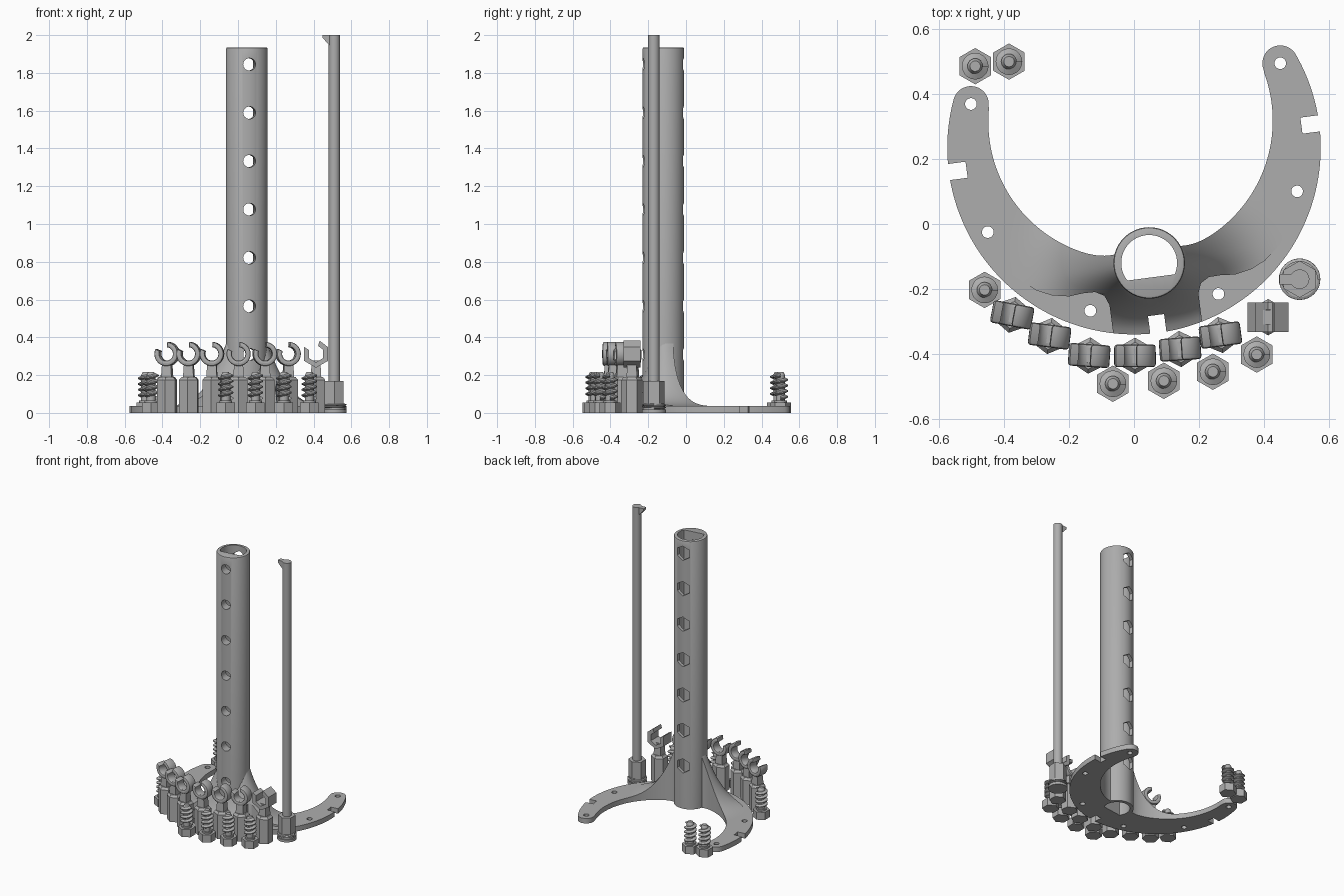
import bpy, bmesh, math
from mathutils import Matrix, Vector

if "Cube" in bpy.data.objects:
    bpy.data.objects.remove(bpy.data.objects["Cube"])

T, R = Matrix.Translation, Matrix.Rotation
grey = bpy.data.materials.new("plain grey")
grey.diffuse_color = (0.42, 0.42, 0.42, 1)
grey.use_nodes = True
grey.node_tree.nodes["Principled BSDF"].inputs["Base Color"].default_value = grey.diffuse_color


def cyl(bm, r, z0, z1, m=Matrix(), n=32, r2=None):
    """Upright cylinder, cone or prism between two heights."""
    bmesh.ops.create_cone(bm, cap_ends=True, segments=n, radius1=r, radius2=r if r2 is None else r2,
                          depth=z1 - z0, matrix=m @ T((0, 0, (z0 + z1) / 2)))


def box(bm, size, m):
    bmesh.ops.create_cube(bm, size=1, matrix=m @ Matrix.Diagonal((*size, 1)))


def prism(bm, pts, z0, z1, m=Matrix()):
    """Extrude a flat outline between two heights."""
    n = len(pts)
    lo = [bm.verts.new(m @ Vector((x, y, z0))) for x, y in pts]
    hi = [bm.verts.new(m @ Vector((x, y, z1))) for x, y in pts]
    faces = [bm.faces.new(lo[::-1]), bm.faces.new(hi)]
    for i in range(n):
        j = (i + 1) % n
        faces.append(bm.faces.new((lo[i], lo[j], hi[j], hi[i])))
    bmesh.ops.recalc_face_normals(bm, faces=faces)


def make(name, bm, m=Matrix()):
    bmesh.ops.recalc_face_normals(bm, faces=bm.faces)
    me = bpy.data.meshes.new(name)
    bm.to_mesh(me)
    bm.free()
    me.materials.append(grey)
    ob = bpy.data.objects.new(name, me)
    ob.matrix_world = m
    bpy.context.collection.objects.link(ob)
    return ob


def apply_mods(ob):
    bpy.context.view_layer.update()
    dg = bpy.context.evaluated_depsgraph_get()
    me = bpy.data.meshes.new_from_object(ob.evaluated_get(dg))
    ob.modifiers.clear()
    ob.data = me


def cut(ob, bm, m=Matrix()):
    cutter = make("cutter", bm, m)
    cutter.hide_render = True
    mod = ob.modifiers.new("cut", 'BOOLEAN')
    mod.operation, mod.solver, mod.object = 'DIFFERENCE', 'EXACT', cutter
    apply_mods(ob)
    bpy.data.objects.remove(cutter)


def polar(r, deg):
    return Vector((r * math.cos(math.radians(deg)), r * math.sin(math.radians(deg)), 0))


FRAME = T((0, 0.235, 0)) @ R(math.radians(7.5), 4, 'Z')
TUBE = Vector((0, -0.358, 0))
THICK, CAP = 0.036, 0.055


# Crescent base whose top flares up towards the tube
def height(p):
    d = p - TUBE
    r = max(d.length, 0.1)
    if d.y < 0:
        r *= 1 + 0.7 * (d.y / max(d.length, 1e-6)) ** 2
    return THICK + 0.36 * max(0, 1 - (r - 0.1) / 0.36) ** 3


def inner(deg):
    return 0.43 + 0.085 * math.sin(math.radians(deg)) - 0.05 * math.exp(-((deg + 90) / 16) ** 2)


cols = []
for end, sign in ((-202.5, -1), (22.5, 1)):
    mid, rad = polar(0.52, end), polar(1, end)
    tan = Vector((-rad.y, rad.x, 0)) * sign
    caps = []
    for k in range(1, 11):
        a = math.radians(k * 8.8)
        c = mid + tan * CAP * math.sin(a)
        caps.append((c - rad * CAP * math.cos(a), c + rad * CAP * math.cos(a)))
    if sign < 0:
        cols += caps[::-1]
        for i in range(121):
            deg = -202.5 + 225 * i / 120
            cols.append((polar(inner(deg), deg), polar(0.575, deg)))
    else:
        cols += caps

bm = bmesh.new()
N = 16
top, bot = [], []
for a, b in cols:
    pts = [a.lerp(b, j / N) for j in range(N + 1)]
    top.append([bm.verts.new((p.x, p.y, height(p))) for p in pts])
    bot.append([bm.verts.new((p.x, p.y, 0)) for p in pts])
for i in range(len(cols) - 1):
    for j in range(N):
        for g in (top, bot):
            bm.faces.new((g[i][j], g[i + 1][j], g[i + 1][j + 1], g[i][j + 1]))
    for j in (0, N):
        bm.faces.new((top[i][j], top[i + 1][j], bot[i + 1][j], bot[i][j]))
for i in (0, -1):
    for j in range(N):
        bm.faces.new((top[i][j], top[i][j + 1], bot[i][j + 1], bot[i][j]))
base = make("crescent_base", bm, FRAME)

# Flat pads beside the front screw holes
bm = bmesh.new()
pad = [(0.138, -0.62), (0.138, -0.471), (0.15, -0.44), (0.177, -0.425), (0.215, -0.424),
       (0.258, -0.428), (0.31, -0.418), (0.355, -0.397), (0.43, -0.335), (0.6, -0.3), (0.6, -0.62)]
for s in (1, -1):
    prism(bm, [(s * x, y) for x, y in pad], THICK, 0.6)
cut(base, bm, FRAME)

# Screw holes and edge notches
bm = bmesh.new()
for deg in (22.5, -22.5, -67.5, -112.5, -157.5, -202.5):
    cyl(bm, 0.018, -0.1, 0.6, T(polar(0.52, deg)), 24)
for deg in (0, -90, -180):
    box(bm, (0.12, 0.05, 1), R(math.radians(deg), 4, 'Z') @ T((0.58, 0, 0)))
cut(base, bm, FRAME)

# Upright tube with a D-shaped bore
bm = bmesh.new()
cyl(bm, 0.11, 0, 1.935, n=64)
rim = [e for e in bm.edges if all(v.co.z > 1.9 for v in e.verts)]
bmesh.ops.bevel(bm, geom=rim, offset=0.008, segments=2, affect='EDGES', profile=0.5)
tube_m = FRAME @ T(TUBE)
tube = make("tube", bm, tube_m)
flat = math.degrees(math.asin(0.045 / 0.086))
bore = [polar(0.086, -flat + (180 + 2 * flat) * i / 40) for i in range(41)]
for ob in (tube, base):
    bm = bmesh.new()
    prism(bm, [(p.x, p.y) for p in bore], -0.1, 2.1)
    cut(ob, bm, tube_m)

# Round holes in front, hexagonal nut sockets behind
bm = bmesh.new()
for i in range(7):
    m = T((0, 0, 1.845 - 0.256 * i)) @ R(math.pi / 2, 4, 'X')
    cyl(bm, 0.033, 0.01, 0.2, m, 28)
    cyl(bm, 0.052, -0.2, -0.005, m, 6)
cut(tube, bm, tube_m)


# Hex-headed screws with a helical thread
def thread(bm, r_in, r_out, z0, z1, turns, h):
    n, prev = turns * 20, None
    for i in range(n + 1):
        a, z = 2 * math.pi * turns * i / n, z0 + (z1 - z0) * i / n
        ring = [bm.verts.new((r * math.cos(a), r * math.sin(a), z + dz))
                for r, dz in ((r_in, -h), (r_out, -h * 0.25), (r_out, h * 0.25), (r_in, h))]
        if prev:
            for k in range(4):
                bm.faces.new((prev[k], prev[(k + 1) % 4], ring[(k + 1) % 4], ring[k]))
        if i in (0, n):
            bm.faces.new(ring)
        prev = ring


for i, (x, y) in enumerate(((-0.489, 0.486), (-0.385, 0.5), (-0.46, -0.203), (-0.065, -0.492),
                            (0.092, -0.483), (0.243, -0.455), (0.378, -0.402))):
    bm = bmesh.new()
    cyl(bm, 0.056, 0, 0.055, n=6)
    cyl(bm, 0.034, 0.055, 0.066, n=24)
    cyl(bm, 0.024, 0.066, 0.2, n=24)
    cyl(bm, 0.024, 0.2, 0.216, n=24, r2=0.016)
    thread(bm, 0.022, 0.041, 0.078, 0.198, 4, 0.012)
    make(f"screw_{i + 1}", bm, T((x, y, 0)))


# Hex posts topped with an open clip
def clip(name, x, y, n, r_out, r_in, depth, turn, soft):
    arc = [155 + 290 * i / n for i in range(n + 1)] if n > 6 else [150, 210, 270, 330, 390, 435]
    pts = [polar(r_out, a) for a in arc] + [polar(r_in, a) for a in reversed(arc)]
    bm = bmesh.new()
    prism(bm, [(p.x, p.y) for p in pts], -depth / 2, depth / 2,
          T((0, 0, 0.312)) @ R(math.pi / 2, 4, 'X'))
    if soft:
        rims = [e for e in bm.edges if abs(e.verts[0].co.y - e.verts[1].co.y) < 1e-5]
        bmesh.ops.bevel(bm, geom=rims, offset=0.009, segments=2, affect='EDGES', profile=0.5)
    cyl(bm, 0.056, 0, 0.175, n=6)
    cyl(bm, 0.056, 0.175, 0.19, n=6, r2=0.042)
    cyl(bm, 0.04, 0.185, 0.277, R(math.pi / 4, 4, 'Z'), 4, 0.032)
    make(name, bm, T((x, y, 0)) @ R(turn, 4, 'Z'))


for i, (x, y) in enumerate(((-0.375, -0.28), (-0.26, -0.345), (-0.138, -0.405), (0.003, -0.406),
                            (0.142, -0.385), (0.266, -0.342))):
    clip(f"round_clip_{i + 1}", x, y, 24, 0.064, 0.036, 0.07, x * 0.5, True)
clip("hex_clip", 0.413, -0.287, 6, 0.073, 0.044, 0.09, 0, False)

# Tall rod with threaded foot, hex grip and a small catch at the top
bm = bmesh.new()
cyl(bm, 0.064, 0, 0.018)
cyl(bm, 0.056, 0.018, 0.05)
thread(bm, 0.054, 0.064, 0.026, 0.044, 2, 0.006)
cyl(bm, 0.057, 0.05, 0.17, n=6)
cyl(bm, 0.03, 0.17, 2.0)
prism(bm, [(-0.02, 2.0), (-0.062, 2.0), (-0.062, 1.985), (-0.02, 1.94)], -0.016, 0.016,
      R(math.pi / 2, 4, 'X'))
make("rod", bm, T((0.51, -0.17, 0)))

# Smooth shading with sharp edges kept
for ob in bpy.context.scene.objects:
    ob.select_set(True)
    bpy.context.view_layer.objects.active = ob
bpy.ops.object.shade_smooth_by_angle(angle=math.radians(30))
